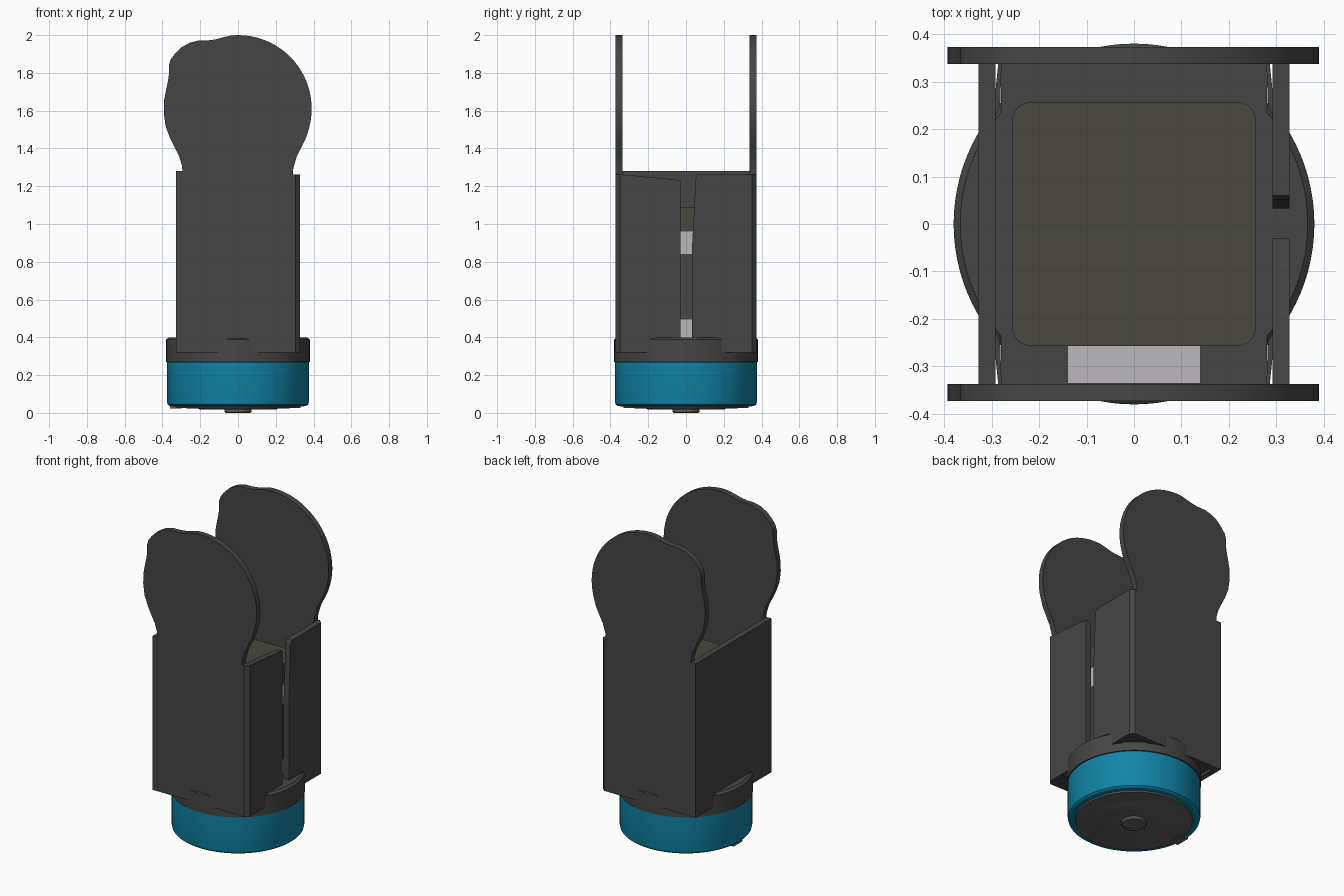
import bpy, bmesh, math
from mathutils import Vector

if "Cube" in bpy.data.objects:
    bpy.data.objects.remove(bpy.data.objects["Cube"])


def material(name, rgb):
    m = bpy.data.materials.new(name)
    m.diffuse_color = (*rgb, 1)
    m.use_nodes = True
    m.node_tree.nodes["Principled BSDF"].inputs["Base Color"].default_value = m.diffuse_color
    return m


DARK = material("dark_plastic", (0.06, 0.06, 0.06))
BLUE = material("blue", (0.005, 0.23, 0.38))
OLIVE = material("olive", (0.065, 0.065, 0.05))
LIGHT = material("light_grey", (0.5, 0.48, 0.5))
METAL = material("metal", (0.12, 0.12, 0.12))


def finish(name, bm, mat, smooth=False, bevel=0):
    bmesh.ops.recalc_face_normals(bm, faces=bm.faces)
    me = bpy.data.meshes.new(name)
    bm.to_mesh(me)
    bm.free()
    ob = bpy.data.objects.new(name, me)
    bpy.context.collection.objects.link(ob)
    me.materials.append(mat)
    if bevel:
        mod = ob.modifiers.new("bevel", 'BEVEL')
        mod.width, mod.segments = bevel, 2
    if smooth:
        bpy.ops.object.select_all(action='DESELECT')
        ob.select_set(True)
        bpy.context.view_layer.objects.active = ob
        bpy.ops.object.shade_smooth_by_angle(angle=math.radians(30))
    return ob


def prism(name, pts, axis, lo, hi, mat, smooth=False):
    """Extrude a 2D outline along an axis; pts fill the other two axes in order."""
    def place(p, d):
        c = list(p)
        c.insert(axis, d)
        return c
    bm = bmesh.new()
    face = bm.faces.new([bm.verts.new(place(p, lo)) for p in pts])
    ext = bmesh.ops.extrude_face_region(bm, geom=[face])
    shift = Vector(place((0, 0), hi - lo))
    bmesh.ops.translate(bm, vec=shift,
                        verts=[v for v in ext['geom'] if isinstance(v, bmesh.types.BMVert)])
    return finish(name, bm, mat, smooth)


def box(name, x0, x1, y0, y1, z0, z1, mat):
    return prism(name, [(x0, y0), (x1, y0), (x1, y1), (x0, y1)], 2, z0, z1, mat)


def lathe(name, profile, mat, n=96):
    """Revolve (radius, z) points around z."""
    bm = bmesh.new()
    vs = [bm.verts.new((r, 0, z)) for r, z in profile]
    es = [bm.edges.new(p) for p in zip(vs, vs[1:])]
    bmesh.ops.spin(bm, geom=vs + es, cent=(0, 0, 0), axis=(0, 0, 1),
                   angle=2 * math.pi, steps=n, use_merge=True)
    bmesh.ops.remove_doubles(bm, verts=bm.verts, dist=1e-5)
    return finish(name, bm, mat, True)


def rounded_square(h, r, n=6):
    out = []
    for k, (sx, sy) in enumerate([(1, 1), (-1, 1), (-1, -1), (1, -1)]):
        for i in range(n + 1):
            a = math.pi / 2 * (k + i / n)
            out.append((sx * (h - r) + r * math.cos(a), sy * (h - r) + r * math.sin(a)))
    return out


# Motor base
lathe("motor_can", [(0, .035), (.345, .035), (.362, .037), (.372, .045), (.375, .058),
                    (.375, .268), (.365, .272), (0, .272)], BLUE)
lathe("bottom_plate", [(0, .018), (.2, .018), (.21, .022), (.33, .027), (.335, .04), (0, .04)], METAL)
lathe("shaft_boss", [(0, .004), (.055, .004), (.055, 0), (.065, 0), (.072, .006), (.072, .03)], METAL, 48)
box("bottom_tab", -.36, -.3, -.045, .045, .024, .036, METAL)
lathe("top_collar", [(0, .27), (.38, .27), (.38, .388), (.366, .4), (0, .4)], DARK)

# Front and back plates, each a wall with a rounded ear that has a bump on one side
cz, r = 1.61, .39
ear = [(.29, .32), (.29, 1.28), (.297, 1.31), (.312, 1.36), (.335, 1.405), (.36, 1.455)]
ear += [(r * math.cos(math.radians(a)), cz + r * math.sin(math.radians(a)))
        for a in range(-15, 96, 5)]
ear += [(-.08, 1.988), (-.12, 1.977), (-.16, 1.972), (-.21, 1.971), (-.255, 1.96),
        (-.3, 1.935), (-.335, 1.9), (-.357, 1.87), (-.366, 1.84), (-.366, 1.79),
        (-.372, 1.75), (-.383, 1.7), (-.392, 1.65), (-.393, 1.59), (-.384, 1.52),
        (-.36, 1.455), (-.335, 1.405), (-.312, 1.36), (-.297, 1.31), (-.294, 1.28),
        (-.328, 1.28), (-.328, .32)]
for name, s in (("front", -1), ("back", 1)):
    prism(name + "_plate", ear, 1, s * .337, s * .373, DARK, True)
    # Chamfered corner joining plate and split side wall
    prism(name + "_corner", [(.29, s * .373), (.304, s * .373), (.328, s * .35),
                             (.328, s * .337), (.29, s * .337)], 2, .32, 1.262, DARK)
    # Inner corner ribs
    for side, t in (("left", -1), ("right", 1)):
        prism(f"{name}_{side}_rib", [(t * .293, s * .225), (t * .282, s * .25), (t * .279, s * .337),
                                     (t * .286, s * .337), (t * .293, s * .27)],
              2, .34, 1.22, DARK)

# Side walls: left is solid, right is split by a narrow slit
box("left_wall", -.328, -.292, -.337, .337, .32, 1.28, DARK)
prism("right_wall_front", [(-.337, .32), (-.03, .32), (-.03, 1.232), (-.06, 1.236), (-.337, 1.262)],
      0, .292, .328, DARK)
prism("right_wall_back", [(.033, .32), (.337, .32), (.337, 1.262), (.06, 1.262), (.052, 1.245), (.033, .9)],
      0, .292, .328, DARK)
box("floor", -.28, .28, -.337, .337, .325, .4, DARK)

# Electronics stack inside the housing
sq = rounded_square(.257, .04)
for name, z0, z1, mat in (("lower_board", .4, .495, LIGHT), ("core_block", .495, .84, DARK),
                          ("upper_board", .84, .96, LIGHT), ("top_block", .96, 1.09, OLIVE)):
    prism(name, sq, 2, z0, z1, mat, True)
box("connector", -.14, .14, -.336, -.25, .84, .96, LIGHT)
